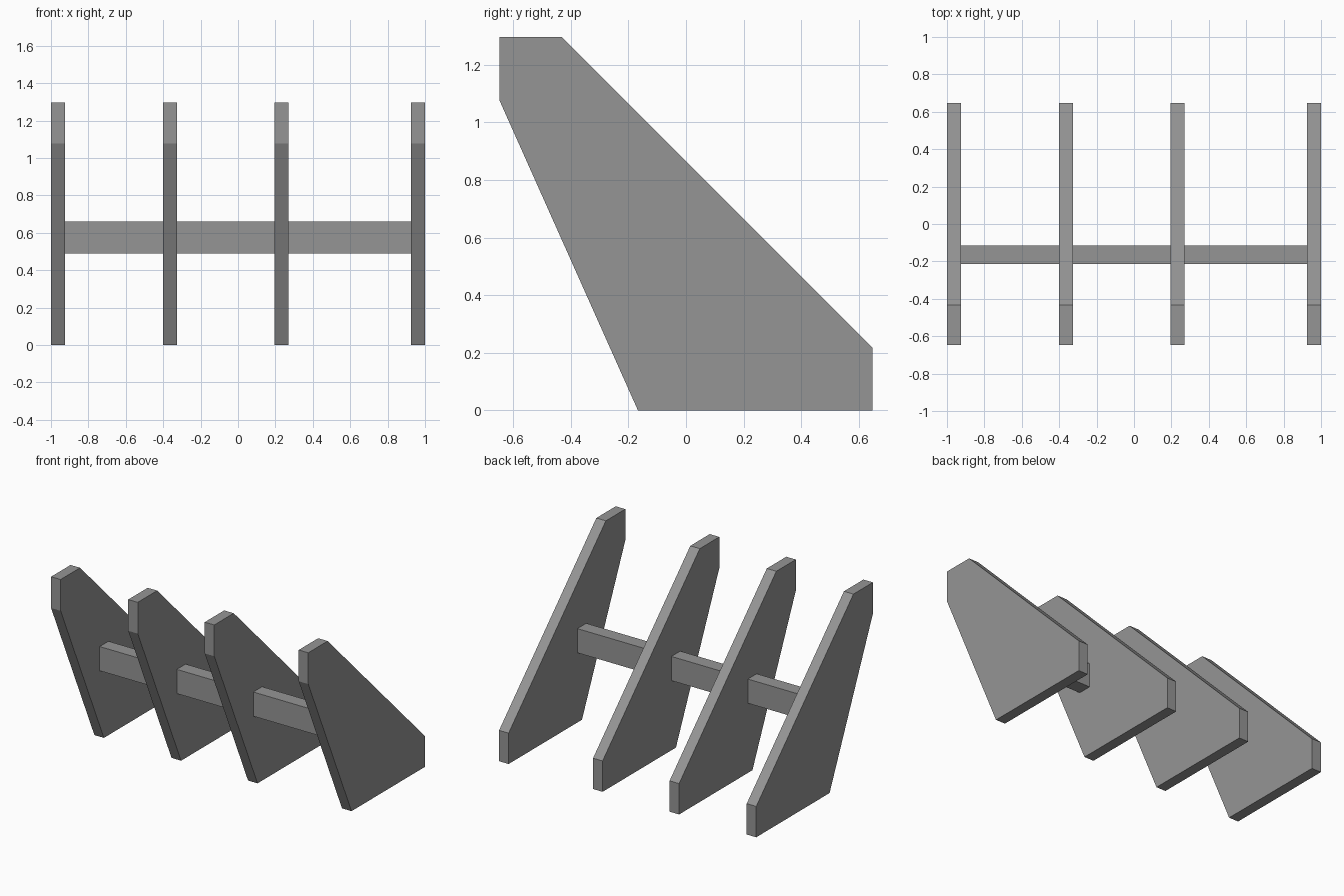
import bpy
import bmesh
from mathutils import Vector

if "Cube" in bpy.data.objects:
    bpy.data.objects.remove(bpy.data.objects["Cube"], do_unlink=True)

grey = bpy.data.materials.new("mid_grey")
grey.use_nodes = True
colour = (0.3, 0.3, 0.3, 1)
grey.diffuse_color = colour
grey.node_tree.nodes["Principled BSDF"].inputs["Base Color"].default_value = colour


def extrude_along_x(name, profile, x_start, x_end):
    """Flat-sided solid from a (y, z) outline swept from x_start to x_end."""
    bm = bmesh.new()
    face = bm.faces.new([bm.verts.new((x_start, y, z)) for y, z in profile])
    result = bmesh.ops.extrude_face_region(bm, geom=[face], use_keep_orig=True)
    moved = [v for v in result["geom"] if isinstance(v, bmesh.types.BMVert)]
    bmesh.ops.translate(bm, verts=moved, vec=Vector((x_end - x_start, 0, 0)))
    bmesh.ops.recalc_face_normals(bm, faces=bm.faces)
    mesh = bpy.data.meshes.new(name)
    bm.to_mesh(mesh)
    bm.free()
    mesh.materials.append(grey)
    obj = bpy.data.objects.new(name, mesh)
    bpy.context.collection.objects.link(obj)
    return obj


# Four slanted upright plates, leaning toward the front
plate_outline = [(-0.167, 0), (0.648, 0), (0.648, 0.217),
                 (-0.432, 1.297), (-0.648, 1.297), (-0.648, 1.077)]
thickness = 0.074
plates = {"right_outer_plate": -1, "right_inner_plate": -0.4,
          "left_inner_plate": 0.195, "left_outer_plate": 1 - thickness}
for name, x in plates.items():
    extrude_along_x(name, plate_outline, x, x + thickness)

# Crossbar running through the inner plates and into the outer ones
bar_outline = [(-0.214, 0.49), (-0.116, 0.49), (-0.116, 0.66), (-0.214, 0.66)]
extrude_along_x("crossbar", bar_outline, -0.93, 0.93)
